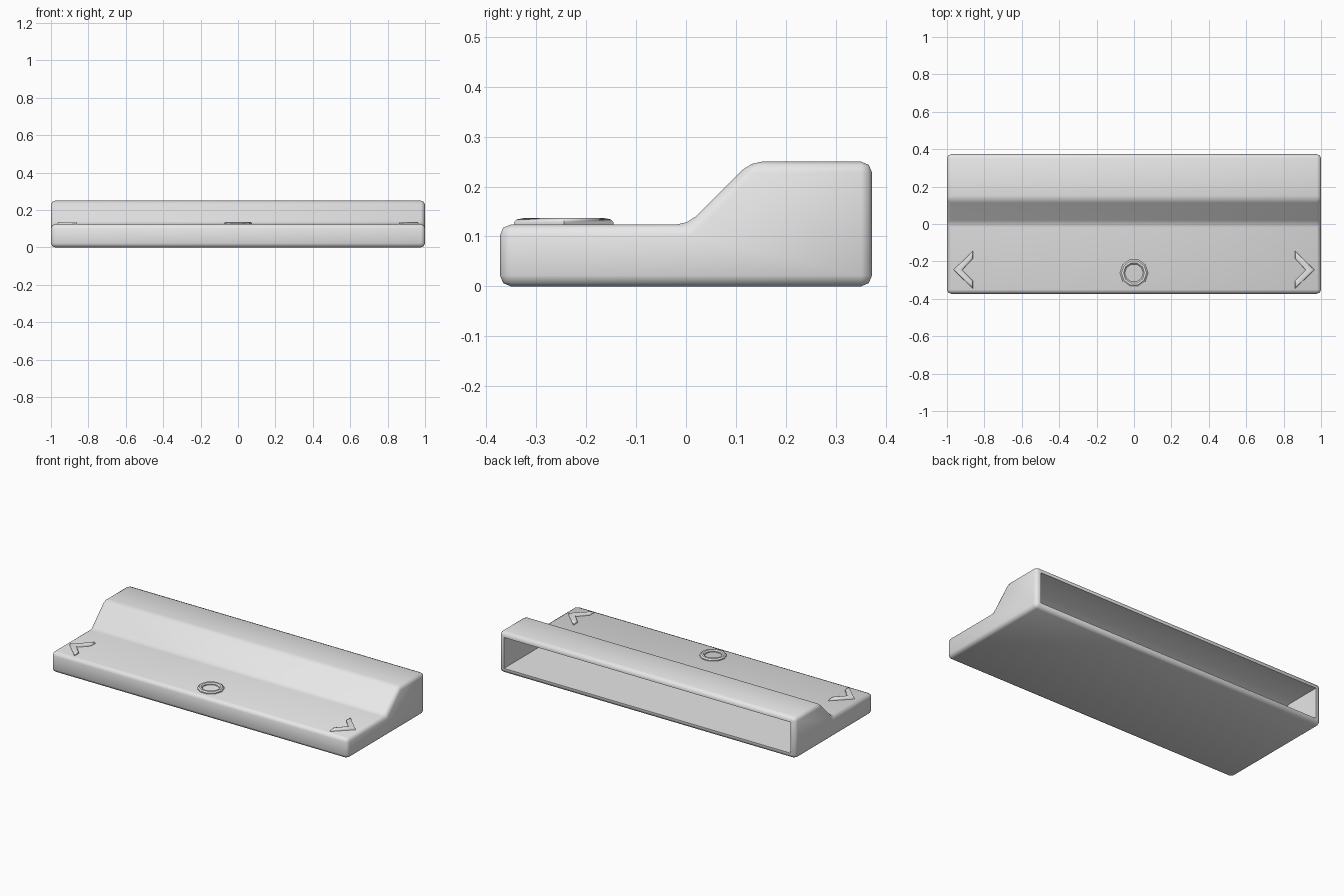
import bpy, bmesh
from math import pi, radians
from mathutils import Matrix, Vector

cube = bpy.data.objects.get("Cube")
if cube:
    bpy.data.objects.remove(cube, do_unlink=True)

GREY = (0.8, 0.8, 0.8, 1)
grey = bpy.data.materials.new("light_grey")
grey.use_nodes = True
grey.diffuse_color = GREY
grey.node_tree.nodes["Principled BSDF"].inputs["Base Color"].default_value = GREY


def finish(bm, name):
    """Turn a bmesh into a named, coloured object."""
    bmesh.ops.recalc_face_normals(bm, faces=bm.faces)
    mesh = bpy.data.meshes.new(name)
    bm.to_mesh(mesh)
    bm.free()
    mesh.materials.append(grey)
    obj = bpy.data.objects.new(name, mesh)
    bpy.context.collection.objects.link(obj)
    return obj


def smooth(obj, angle=50):
    bpy.ops.object.select_all(action="DESELECT")
    obj.select_set(True)
    bpy.context.view_layer.objects.active = obj
    bpy.ops.object.shade_smooth_by_angle(angle=radians(angle))


def prism(points, direction):
    """Extrude a flat outline along a direction."""
    bm = bmesh.new()
    face = bm.faces.new([bm.verts.new(p) for p in points])
    out = bmesh.ops.extrude_face_region(bm, geom=[face])
    moved = [v for v in out["geom"] if isinstance(v, bmesh.types.BMVert)]
    bmesh.ops.translate(bm, verts=moved, vec=direction)
    bmesh.ops.recalc_face_normals(bm, faces=bm.faces)
    return bm


def side_prism(profile, half_width):
    return prism([(-half_width, y, z) for y, z in profile], Vector((2 * half_width, 0, 0)))


# Stepped body with rounded edges
bm = side_prism([(-0.373, 0), (0.373, 0), (0.373, 0.25), (0.13, 0.25),
                 (0.003, 0.124), (-0.373, 0.124)], 1)
bmesh.ops.bevel(bm, geom=bm.edges[:], offset=0.022, segments=2, profile=0.5,
                affect="EDGES", clamp_overlap=True)
body = finish(bm, "body")

# Hollow interior, open at the back
cutter = finish(side_prism([(-0.34, 0.031), (0.42, 0.031), (0.42, 0.219), (0.143, 0.219),
                            (0.016, 0.093), (-0.34, 0.093)], 0.967), "cavity_cutter")
cutter.hide_render = True
mod = body.modifiers.new("cavity", "BOOLEAN")
mod.operation = "DIFFERENCE"
mod.solver = "EXACT"
mod.object = cutter
bpy.context.view_layer.objects.active = body
bpy.ops.object.modifier_apply(modifier=mod.name)
bpy.data.objects.remove(cutter, do_unlink=True)
smooth(body)

# Raised arrows near both ends
BASE, TOP = 0.118, 0.137
for name, side in (("left_arrow", 1), ("right_arrow", -1)):
    outline = [(0.965, -0.245), (0.862, -0.145), (0.862, -0.187),
               (0.918, -0.245), (0.862, -0.303), (0.862, -0.345)]
    bm = prism([(side * x, y, BASE) for x, y in outline], Vector((0, 0, TOP - BASE)))
    rim = [e for e in bm.edges if all(v.co.z > TOP - 0.001 for v in e.verts)]
    bmesh.ops.bevel(bm, geom=rim, offset=0.009, segments=2, profile=0.5, affect="EDGES")
    smooth(finish(bm, name))

# Raised ring in the middle
bm = bmesh.new()
section = [(0.075, BASE), (0.075, 0.13), (0.067, TOP), (0.056, TOP), (0.049, 0.13), (0.049, BASE)]
verts = [bm.verts.new((r, 0, z)) for r, z in section]
edges = [bm.edges.new(pair) for pair in zip(verts, verts[1:])]
bmesh.ops.spin(bm, geom=verts + edges, cent=(0, 0, 0), axis=(0, 0, 1),
               angle=2 * pi, steps=10, use_merge=True)
bmesh.ops.remove_doubles(bm, verts=bm.verts, dist=0.0005)
bmesh.ops.transform(bm, matrix=Matrix.Translation((0, -0.262, 0)), verts=bm.verts)
smooth(finish(bm, "centre_ring"), 30)
